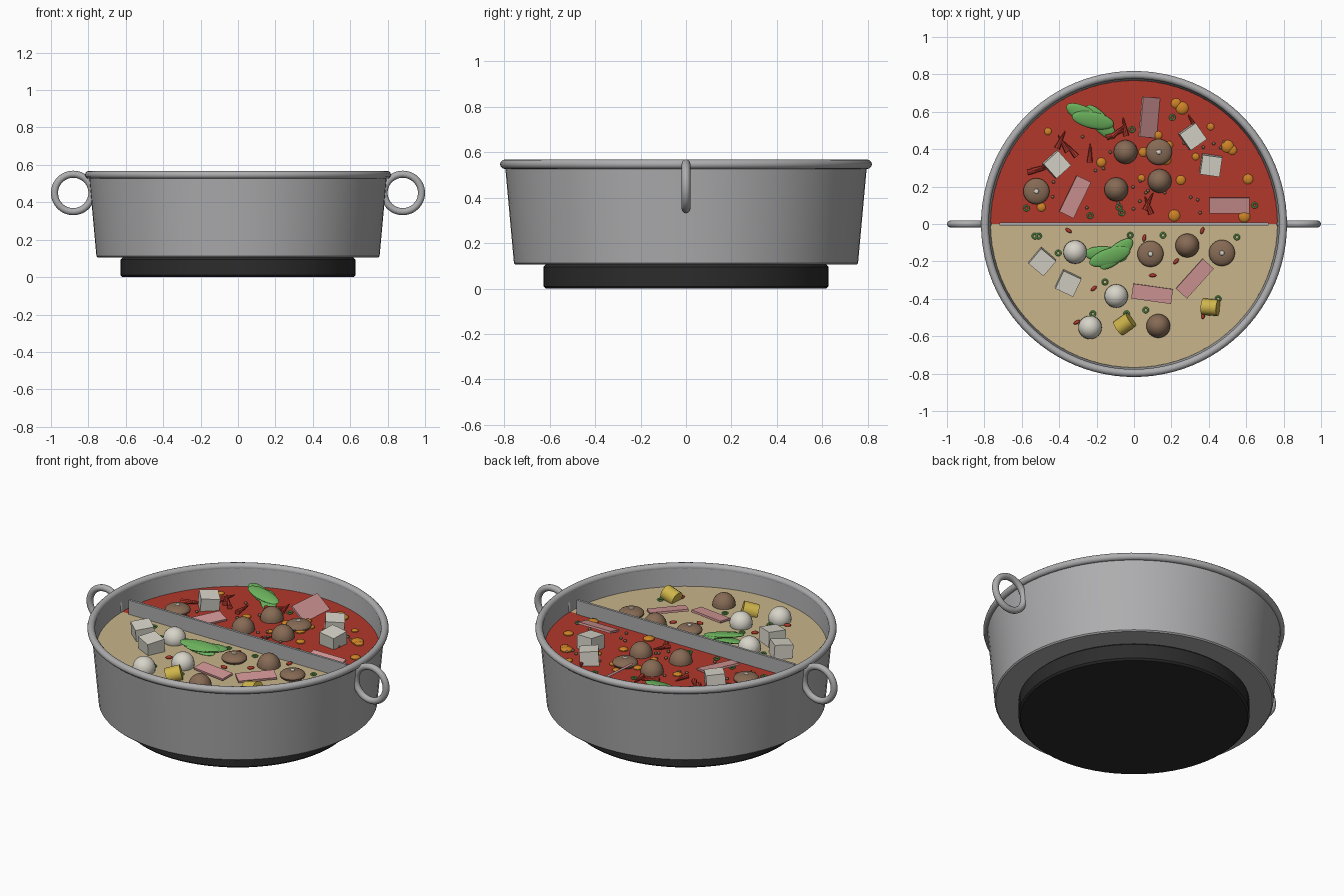
import bpy, bmesh, math, random
from mathutils import Vector, Matrix, Euler

if "Cube" in bpy.data.objects:
    bpy.data.objects.remove(bpy.data.objects["Cube"])

random.seed(4)
LEVEL = 0.44  # broth surface height


def mat(name, r, g, b):
    m = bpy.data.materials.new(name)
    m.diffuse_color = (r, g, b, 1)
    m.use_nodes = True
    m.node_tree.nodes["Principled BSDF"].inputs["Base Color"].default_value = m.diffuse_color
    return m


STEEL = mat("steel", 0.42, 0.42, 0.43)
BLACK = mat("black", 0.025, 0.025, 0.025)
RED = mat("red", 0.45, 0.04, 0.025)
TAN = mat("tan", 0.58, 0.46, 0.26)
BROWN = mat("brown", 0.24, 0.145, 0.09)
WHITE = mat("off_white", 0.68, 0.66, 0.58)
PINK = mat("pink", 0.66, 0.31, 0.31)
GREEN = mat("green", 0.15, 0.45, 0.11)
YELLOW = mat("yellow", 0.62, 0.46, 0.07)
ORANGE = mat("orange", 0.62, 0.23, 0.02)


def finish(name, bm, material, loc=(0, 0, 0), rot=(0, 0, 0), size=(1, 1, 1), smooth=True):
    bmesh.ops.recalc_face_normals(bm, faces=bm.faces)
    me = bpy.data.meshes.new(name)
    matrix = Matrix.LocRotScale(Vector(loc), Euler([math.radians(a) for a in rot]), Vector(size))
    bm.transform(matrix)
    bm.to_mesh(me)
    bm.free()
    me.materials.append(material)
    ob = bpy.data.objects.new(name, me)
    bpy.context.collection.objects.link(ob)
    if smooth:
        bpy.ops.object.select_all(action='DESELECT')
        ob.select_set(True)
        bpy.context.view_layer.objects.active = ob
        bpy.ops.object.shade_smooth_by_angle(angle=math.radians(35))
    return ob


def lathe(name, profile, material, steps=72, closed=False, **kw):
    """Spin an (r, z) profile around z."""
    bm = bmesh.new()
    vs = [bm.verts.new((r, 0, z)) for r, z in profile]
    pairs = list(zip(vs, vs[1:])) + ([(vs[-1], vs[0])] if closed else [])
    es = [bm.edges.new(p) for p in pairs]
    bmesh.ops.spin(bm, geom=vs + es, cent=(0, 0, 0), axis=(0, 0, 1),
                   angle=math.tau, steps=steps, use_duplicate=False)
    bmesh.ops.remove_doubles(bm, verts=bm.verts, dist=1e-5)
    return finish(name, bm, material, **kw)


def torus(name, major, minor, material, steps=48, sides=12, **kw):
    ring = [(major + minor * math.cos(math.tau * i / sides),
             minor * math.sin(math.tau * i / sides)) for i in range(sides)]
    return lathe(name, ring, material, steps, True, **kw)


def ball(name, material, loc, size, rot=(0, 0, 0), seg=20):
    bm = bmesh.new()
    bmesh.ops.create_uvsphere(bm, u_segments=seg, v_segments=max(6, seg // 2), radius=1)
    return finish(name, bm, material, loc, rot, size)


def box(name, material, loc, size, rot=(0, 0, 0)):
    bm = bmesh.new()
    bmesh.ops.create_cube(bm, size=1)
    return finish(name, bm, material, loc, rot, size, smooth=False)


def cone(name, material, loc, r1, r2, depth, rot, seg):
    bm = bmesh.new()
    bmesh.ops.create_cone(bm, cap_ends=True, segments=seg, radius1=r1, radius2=r2, depth=depth)
    return finish(name, bm, material, loc, rot)


# Pot shell, base, rim and ring handles
lathe("pot", [(0, 0.105), (0.75, 0.105), (0.757, 0.112), (0.797, 0.55),
              (0.778, 0.55), (0.74, 0.13), (0, 0.13)], STEEL)
lathe("base", [(0, 0), (0.617, 0), (0.627, 0.01), (0.627, 0.095), (0.617, 0.105), (0, 0.105)], BLACK)
torus("rim", 0.797, 0.021, STEEL, steps=96, loc=(0, 0, 0.547))
for s in (-1, 1):
    torus("handle", 0.1, 0.019, STEEL, loc=(s * 0.881, 0, 0.45), rot=(90, 0, 0))

# Two half-disc broths and the divider
for name, material, s in (("spicy_broth", RED, 1), ("mild_broth", TAN, -1)):
    bm = bmesh.new()
    arc = [bm.verts.new((0.767 * math.cos(math.pi * i / 40), s * 0.767 * math.sin(math.pi * i / 40), 0))
           for i in range(41)]
    f = bm.faces.new(arc)
    ext = bmesh.ops.extrude_face_region(bm, geom=[f])
    bmesh.ops.translate(bm, vec=(0, 0, -0.02),
                        verts=[v for v in ext["geom"] if isinstance(v, bmesh.types.BMVert)])
    finish(name, bm, material, loc=(0, 0, LEVEL), smooth=False)
box("divider", STEEL, (0, 0, 0.325), (1.44, 0.014, 0.4))

# Domed mushrooms
dome = [(math.cos(math.pi / 2 * i / 8), math.sin(math.pi / 2 * i / 8)) for i in range(9)]
for x, y in ((-.045, .385), (-.095, .185), (.137, .23), (.285, -.115), (.13, -.545)):
    lathe("mushroom", [(0, 0)] + dome, BROWN, 24, loc=(x, y, LEVEL + .004), size=(.064, .064, .07))

# Flat mushroom caps with a pale dot
for x, y in ((.133, .385), (-.522, .175), (.088, -.16), (.47, -.155)):
    ball("flat_mushroom", BROWN, (x, y, LEVEL + .014), (.07, .07, .028), seg=24)
    ball("mushroom_dot", WHITE, (x, y, LEVEL + .041), (.014, .014, .006), seg=10)

# Fish balls
for x, y in ((-.315, -.15), (-.095, -.385), (-.235, -.553)):
    ball("fish_ball", WHITE, (x, y, LEVEL + .02), (.063, .063, .063), seg=24)

# Tofu cubes
for x, y, a in ((-.415, .318, 42), (.312, .468, 35), (.41, .315, -8), (-.49, -.2, -40), (-.352, -.315, -25)):
    box("tofu", WHITE, (x, y, LEVEL + .028), (.105, .105, .1), (5, 4, a))

# Meat slices, each rolled about its length
for x, y, a, roll, w in ((.082, .57, 85, 38, .115), (-.315, .145, 64, 10, .085), (.51, .1, 0, 14, .085),
                         (.097, -.373, -8, 6, .08), (.325, -.292, 48, 8, .08)):
    box("meat_slice", PINK, (x, y, LEVEL + (.03 if roll > 30 else .017)), (.215, w, .012), (roll, 0, a))

# Leafy greens
for x, y, leaves in ((-.23, .555, ((.01, 0, -12), (-.03, .025, -28), (.05, -.01, -50))),
                     (-.13, -.175, ((0, 0, 18), (.035, .015, 42), (-.02, .01, -5)))):
    for i, (dx, dy, a) in enumerate(leaves):
        ball("leaf", GREEN, (x + dx, y + dy, LEVEL + .035 - i * .01), (.115, .045, .012), (8, 6, a))

# Corn pieces lying in the broth
for x, y, a in ((.408, -.445, -5), (-.05, -.535, 35)):
    cone("corn", YELLOW, (x, y, LEVEL + .022), .044, .044, .085, (0, 75, a), 16)

# Dried chillies
for x, y, a in ((-.38, .43, 120), (-.34, .4, 130), (-.235, .38, 88), (-.5, .3, 20), (-.52, .285, 10),
                (.075, .1, 110), (.08, .12, 65), (-.08, .5, 40), (-.05, .52, 100), (.315, .54, 120),
                (-.39, .45, 65), (-.1, .48, 20)):
    cone("chilli", RED, (x, y, LEVEL + .014), .016, .003, .1, (0, 86, a), 8)

# Oil drops
for x, y, r in ((.225, .645, .028), (.257, .62, .035), (.41, .52, .02), (-.46, .495, .02), (-.175, .33, .026),
                (.13, .475, .022), (.5, .415, .035), (.525, .395, .026), (.33, .36, .02), (.61, .24, .028),
                (.25, .235, .026), (.04, .245, .02), (.215, .045, .032), (.59, .04, .032), (.05, .385, .026),
                (.185, .42, .024), (.17, .345, .03), (-.495, .09, .024)):
    ball("oil_drop", ORANGE, (x, y, LEVEL + .003), (r, r, r * .45), seg=14)

# Scallion rings
for x, y in ((.205, .57), (-.01, .505), (.49, .41), (-.575, .085), (-.37, .09), (-.235, .045), (-.065, .06),
             (-.08, .09), (.645, .1), (-.53, -.065), (-.51, -.065), (-.02, -.06), (.155, -.06), (.55, -.07),
             (-.405, -.155), (-.155, -.31), (-.22, -.48), (-.04, -.48), (.063, -.46), (.45, -.4)):
    torus("scallion", .013, .005, GREEN, 12, 6, loc=(x, y, LEVEL + .005))

# Red berries in the mild half
for x, y, a in ((-.35, -.035, -35), (.055, -.075, 80), (.365, -.035, 70), (.225, -.2, 45), (.1, -.275, 0),
                (-.215, -.345, 40), (-.305, -.525, 30), (.37, -.49, 80)):
    ball("berry", RED, (x, y, LEVEL + .006), (.02, .01, .01), (0, 0, a), 10)

# Peppercorns scattered over the spicy half
for i in range(34):
    x, y = random.uniform(-.5, .55), random.uniform(.04, .5)
    ball("peppercorn", BROWN, (x, y, LEVEL + .004), (.009, .009, .009), seg=8)
